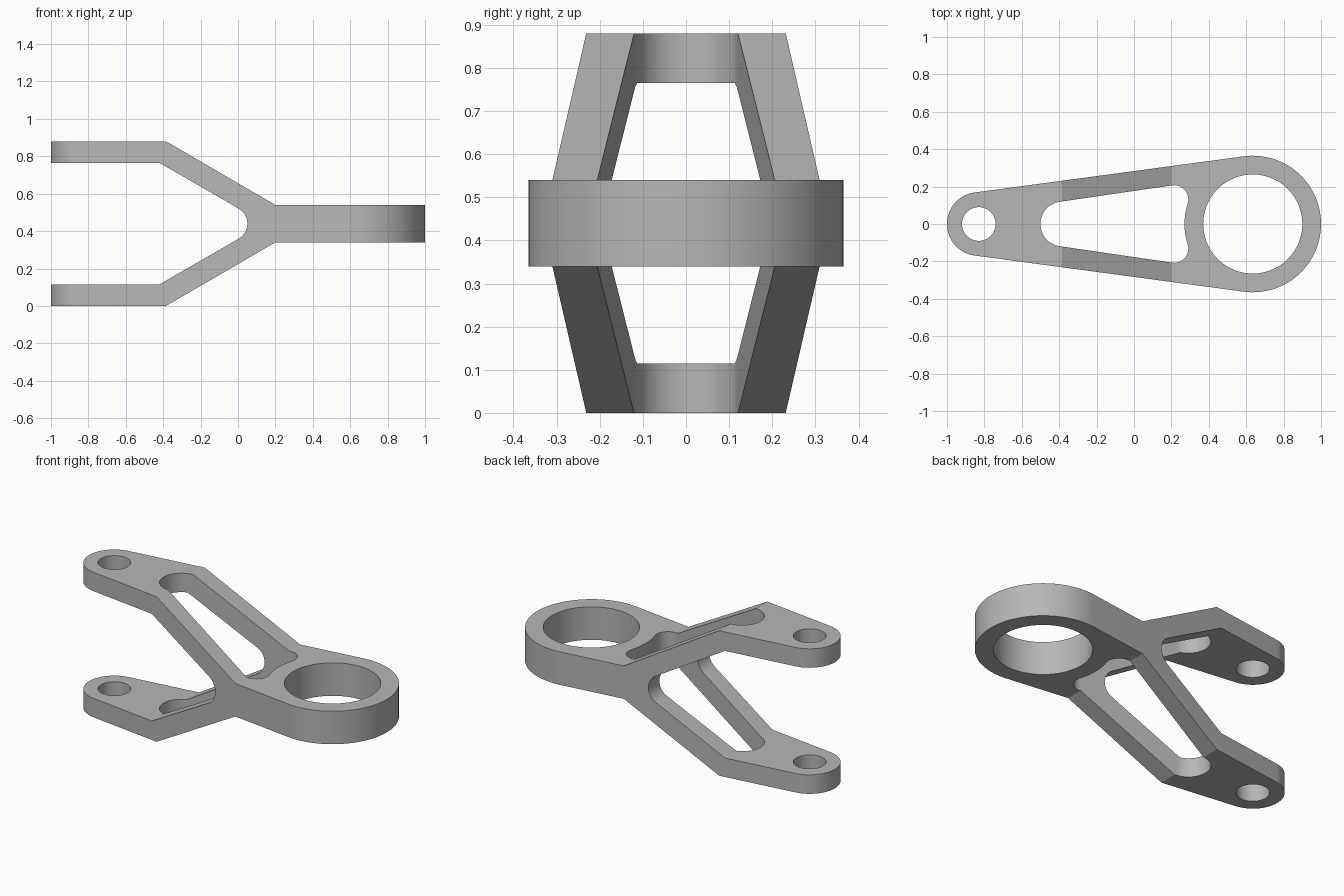
import bpy, bmesh
from math import sin, cos, radians, degrees, asin, atan2, hypot

cube = bpy.data.objects.get("Cube")
if cube:
    bpy.data.objects.remove(cube, do_unlink=True)

steel = bpy.data.materials.new("satin_grey_metal")
steel.use_nodes = True
GREY = (0.47, 0.47, 0.47, 1)
steel.diffuse_color = GREY
steel.node_tree.nodes["Principled BSDF"].inputs["Base Color"].default_value = GREY

# Main dimensions
SMALL_X, SMALL_R, PIN_R = -0.83, 0.17, 0.09
BIG_X, BIG_R, BORE_R = 0.635, 0.365, 0.265
MID_Z, PLATE = 0.44, 0.10


def arc(cx, cy, r, start, end, steps=24):
    """Points along an arc, angles in degrees."""
    angles = [radians(start + (end - start) * i / steps) for i in range(steps + 1)]
    return [(cx + r * cos(a), cy + r * sin(a)) for a in angles]


def mirrored(points):
    """Close a half outline by mirroring it in the first axis."""
    return points + [(x, -y) for x, y in reversed(points) if abs(y) > 1e-6]


def prism(name, points, place, low, high):
    """Extrude a flat outline; place(a, b, depth) maps it into space."""
    bm = bmesh.new()
    face = bm.faces.new([bm.verts.new(place(a, b, low)) for a, b in points])
    ext = bmesh.ops.extrude_face_region(bm, geom=[face])
    shift = place(0, 0, high) - place(0, 0, low)
    verts = [v for v in ext["geom"] if isinstance(v, bmesh.types.BMVert)]
    bmesh.ops.translate(bm, verts=verts, vec=shift)
    bmesh.ops.recalc_face_normals(bm, faces=bm.faces)
    mesh = bpy.data.meshes.new(name)
    bm.to_mesh(mesh)
    bm.free()
    mesh.materials.append(steel)
    obj = bpy.data.objects.new(name, mesh)
    bpy.context.collection.objects.link(obj)
    return obj


from mathutils import Vector


def upright(x, y, z):
    return Vector((x, y, z))


def sideways(x, z, y):
    return Vector((x, y, z + MID_Z))


def combine(target, tool, operation):
    """Apply a boolean and discard its helper."""
    mod = target.modifiers.new(tool.name, "BOOLEAN")
    mod.object, mod.operation, mod.solver = tool, operation, "EXACT"
    bpy.context.view_layer.objects.active = target
    bpy.ops.object.modifier_apply(modifier=mod.name)
    bpy.data.objects.remove(tool, do_unlink=True)


# Forked side profile: plate on the right, two bent arms on the left
crotch_r, crotch_x = 0.093, -0.043
profile = mirrored(
    [(1.1, PLATE), (0.2, PLATE), (-0.385, MID_Z), (-1.1, MID_Z), (-1.1, 0.325), (-0.42, 0.325)]
    + arc(crotch_x, 0, crotch_r, 60, 0, 16))
bracket = prism("forked_bracket", profile, sideways, -0.5, 0.5)

# Tapered plan outline: tangent hull around the two bosses
taper = asin((BIG_R - SMALL_R) / (BIG_X - SMALL_X))
tangent = 90 + degrees(taper)
outline = mirrored(arc(BIG_X, 0, BIG_R, 0, tangent, 40)
                   + arc(SMALL_X, 0, SMALL_R, tangent, 180))
combine(bracket, prism("plan_outline", outline, upright, -0.1, 1), "INTERSECT")

# Lightening slot: round nose, filleted corners, end concentric with the bore
fillet_x, fillet_y = 0.215, 0.132
gap = hypot(BIG_X - fillet_x, fillet_y)
fillet_r = gap - BIG_R
lean = degrees(atan2(fillet_y, BIG_X - fillet_x))
slot = mirrored(arc(BIG_X, 0, BIG_R, 180, 180 - lean, 12)
                + arc(fillet_x, fillet_y, fillet_r, -lean, tangent)[1:]
                + arc(-0.38, 0, 0.12, tangent, 180))
combine(bracket, prism("slot_cutter", slot, upright, -0.1, 1), "DIFFERENCE")

# Pin holes through both arms and the large bore
for name, x, radius in (("pin_hole", SMALL_X, PIN_R), ("bore", BIG_X, BORE_R)):
    circle = arc(x, 0, radius, 0, 360, 72)[:-1]
    combine(bracket, prism(name, circle, upright, -0.1, 1), "DIFFERENCE")

# Smooth the curved walls, keep the bends and rims crisp
bracket.select_set(True)
bpy.context.view_layer.objects.active = bracket
bpy.ops.object.shade_smooth_by_angle(angle=radians(25))
